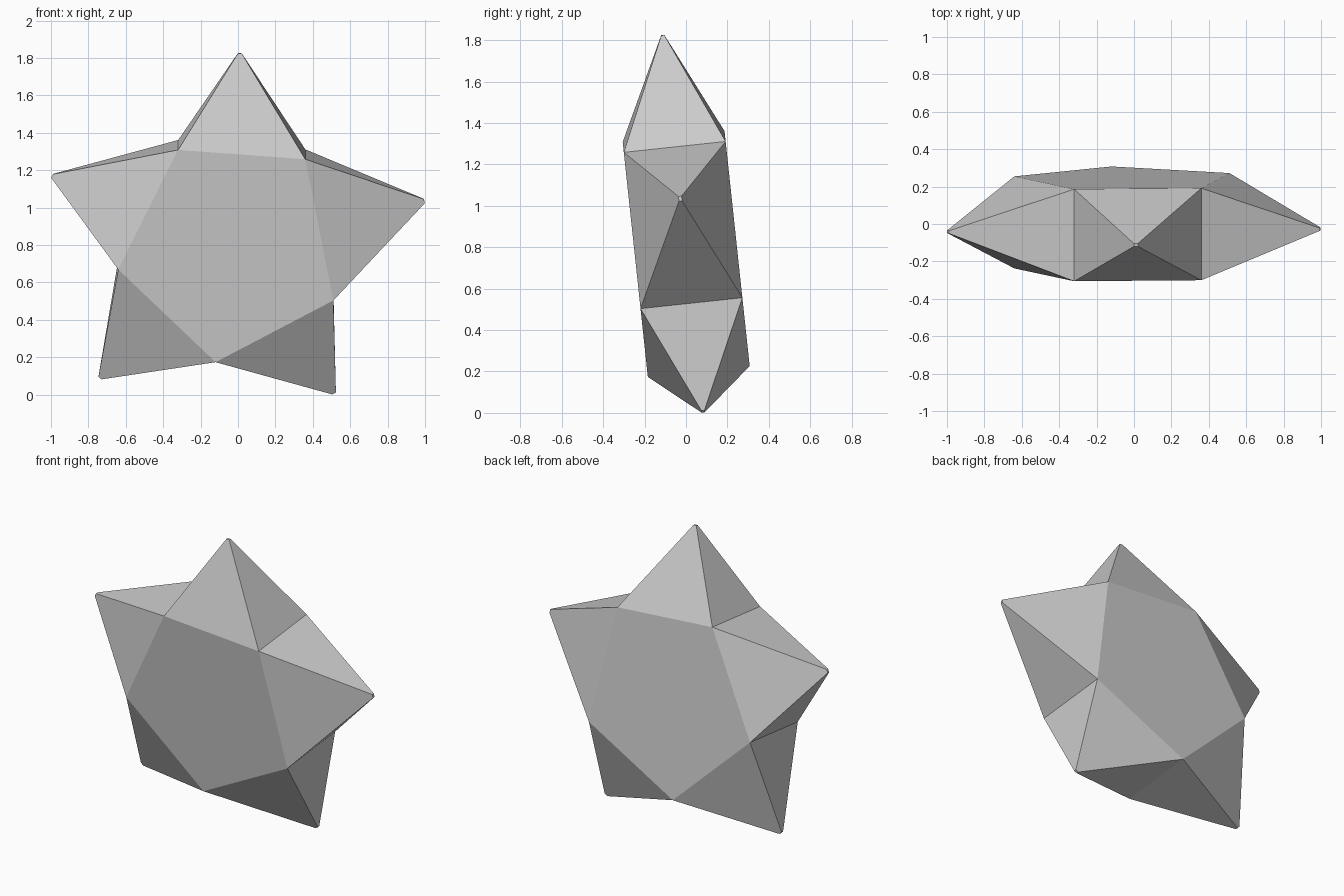
import bpy
import bmesh
from mathutils import Vector

if "Cube" in bpy.data.objects:
    bpy.data.objects.remove(bpy.data.objects["Cube"], do_unlink=True)

TILT = 0.107        # the star leans forward: y falls as z rises
HALF_DEPTH = 0.246
TIP_SIZE = 0.03     # blunt end of each spike, relative to its base

# Mid-plane corners of the core and the spike tips, clockwise from the top (x, z)
CORE = [(-0.32, 1.335), (0.36, 1.285), (0.51, 0.53), (-0.12, 0.2), (-0.64, 0.695)]
TIPS = [(0.01, 1.825), (0.996, 1.035), (0.514, 0.007), (-0.738, 0.09), (-0.994, 1.17)]


def leaning_point(x, z):
    return Vector((x, 0.083 - TILT * z, z))


def make_material(name, colour):
    mat = bpy.data.materials.new(name)
    mat.use_nodes = True
    mat.diffuse_color = colour
    mat.node_tree.nodes["Principled BSDF"].inputs["Base Color"].default_value = colour
    return mat


# Pentagonal core
bm = bmesh.new()
offset = Vector((0, HALF_DEPTH, HALF_DEPTH * TILT))
middle = [leaning_point(x, z) for x, z in CORE]
front = [bm.verts.new(p - offset) for p in middle]
back = [bm.verts.new(p + offset) for p in middle]
bm.faces.new(front)
bm.faces.new(back[::-1])
sides = []
for i in range(len(CORE)):
    j = (i + 1) % len(CORE)
    sides.append(bm.faces.new((front[i], front[j], back[j], back[i])))

# Pull each side of the core out into a spike
for side, (x, z) in zip(sides, TIPS):
    end = bmesh.ops.extrude_discrete_faces(bm, faces=[side])["faces"][0]
    centre = end.calc_center_median()
    tip = leaning_point(x, z)
    for v in end.verts:
        v.co = tip + (v.co - centre) * TIP_SIZE

bmesh.ops.recalc_face_normals(bm, faces=bm.faces)
mesh = bpy.data.meshes.new("star")
bm.to_mesh(mesh)
bm.free()
mesh.materials.append(make_material("light grey", (0.6, 0.6, 0.6, 1)))
star = bpy.data.objects.new("star", mesh)
bpy.context.collection.objects.link(star)
